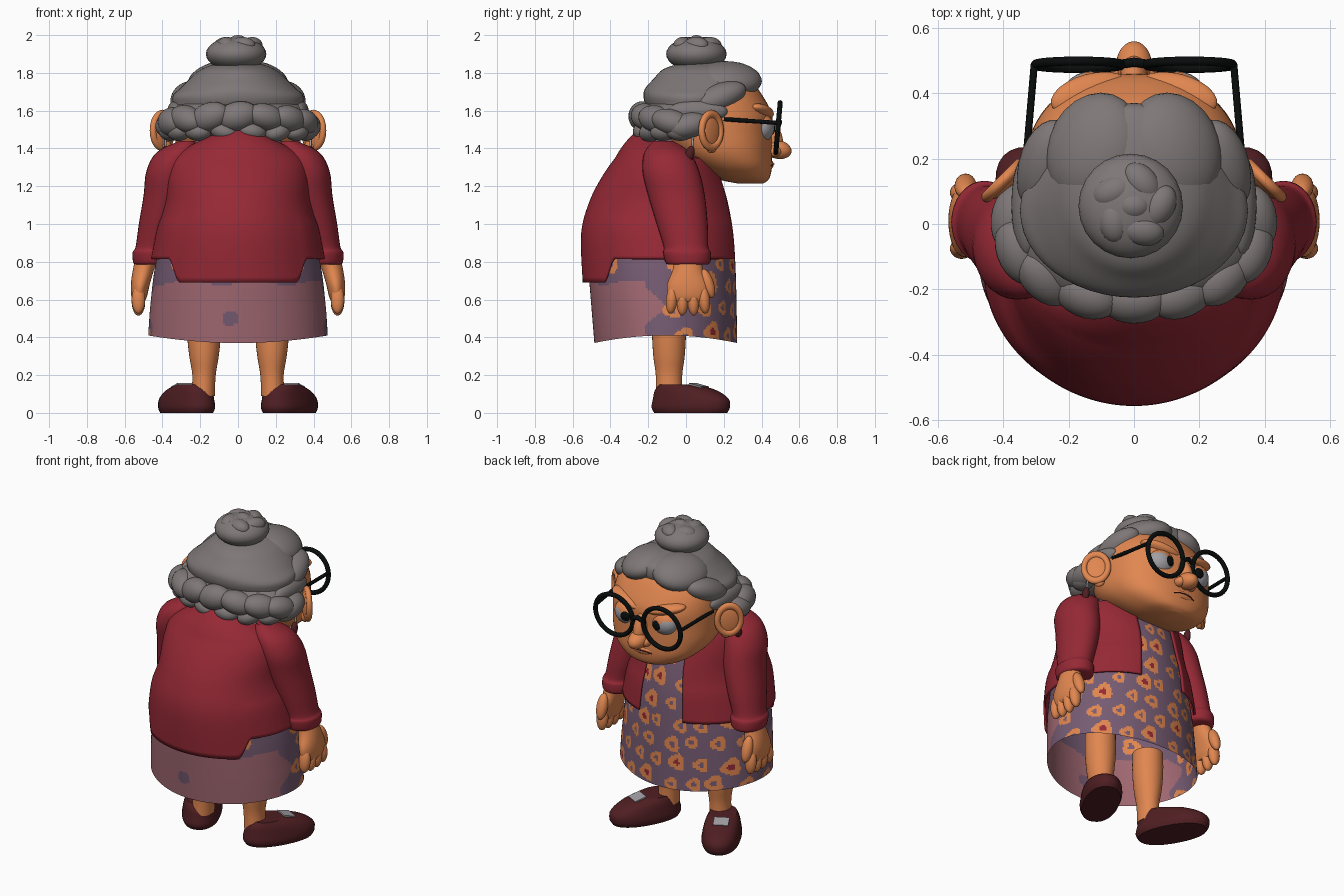
import bpy, bmesh, math, random
from mathutils import Vector

random.seed(4)
if "Cube" in bpy.data.objects:
    bpy.data.objects.remove(bpy.data.objects["Cube"])


def material(name, r, g, b):
    m = bpy.data.materials.new(name)
    m.use_nodes = True
    m.diffuse_color = (r, g, b, 1)
    m.node_tree.nodes["Principled BSDF"].inputs["Base Color"].default_value = (r, g, b, 1)
    return m


SKIN = material("skin_orange", .75, .24, .08)
RED = material("cardigan_red", .305, .022, .036)
PINK = material("dress_pink", .36, .14, .17)
PURPLE = material("dress_purple", .18, .105, .17)
HAIR = material("hair_grey", .21, .185, .185)
SHOE = material("shoe_maroon", .078, .013, .016)
BLACK = material("glasses_black", .003, .004, .004)
WHITE = material("eye_grey", .36, .35, .37)


def spline(rows, k):
    """Smoothly subdivide a list of rows."""
    out, last = [], len(rows) - 1
    for i in range(last):
        quad = [rows[max(0, min(last, i + d))] for d in (-1, 0, 1, 2)]
        for j in range(k):
            t = j / k
            out.append([.5 * (2*b + (c-a)*t + (2*a-5*b+4*c-d)*t*t + (3*b-a-3*c+d)*t**3)
                        for a, b, c, d in zip(*quad)])
    return out + [rows[-1]]


def loft(name, rows, mats, segs=32, k=4, power=2, caps=True, gap=0, warp=None, rule=None):
    """Skin horizontal rings given as (x, y, z, x radius, y radius)."""
    bm = bmesh.new()
    rings = []
    for x, y, z, rx, ry in spline(rows, k):
        ring = []
        for i in range(segs):
            a = 2 * math.pi * i / segs
            s, c = math.sin(a), math.cos(a)
            p = Vector((x + rx * math.copysign(abs(s) ** (2 / power), s),
                        y + ry * math.copysign(abs(c) ** (2 / power), c), z))
            if warp:
                p.z = warp(p)
            ring.append(bm.verts.new(p))
        rings.append(ring)
    for lo, hi in zip(rings, rings[1:]):
        for i in range(gap, segs - gap):
            j = (i + 1) % segs
            bm.faces.new((lo[i], lo[j], hi[j], hi[i]))
    if caps:
        bm.faces.new(rings[0])
        bm.faces.new(rings[-1])
    bmesh.ops.recalc_face_normals(bm, faces=bm.faces)
    if rule:
        for f in bm.faces:
            f.material_index = rule(f.calc_center_median())
    loose = [v for v in bm.verts if not v.link_faces]
    bmesh.ops.delete(bm, geom=loose, context="VERTS")
    me = bpy.data.meshes.new(name)
    bm.to_mesh(me)
    bm.free()
    for m in mats:
        me.materials.append(m)
    ob = bpy.data.objects.new(name, me)
    bpy.context.collection.objects.link(ob)
    return ob


def finish(name, mat, rot, scale):
    ob = bpy.context.object
    ob.name = name
    ob.rotation_euler = [math.radians(r) for r in rot]
    ob.scale = scale
    ob.data.materials.append(mat)
    return ob


def ball(name, loc, size, mat, rot=(0, 0, 0)):
    bpy.ops.mesh.primitive_uv_sphere_add(segments=24, ring_count=16, radius=1, location=loc)
    return finish(name, mat, rot, size)


def hoop(name, loc, major, minor, mat, rot, scale=(1, 1, 1)):
    bpy.ops.mesh.primitive_torus_add(major_radius=major, minor_radius=minor, location=loc,
                                     major_segments=48, minor_segments=10)
    return finish(name, mat, rot, scale)


def tube(name, points, radius, mat):
    cu = bpy.data.curves.new(name, "CURVE")
    cu.dimensions = "3D"
    cu.bevel_depth, cu.use_fill_caps = radius, True
    sp = cu.splines.new("POLY")
    sp.points.add(len(points) - 1)
    for p, co in zip(sp.points, points):
        p.co = (*co, 1)
    cu.materials.append(mat)
    bpy.context.collection.objects.link(bpy.data.objects.new(name, cu))


# Dress: one shell from hem to neck, flowered in front, plain behind
upper = [(0, -.126, .75, .443, .389), (0, -.135, .95, .40, .385), (0, -.128, 1.12, .36, .348),
         (0, -.115, 1.25, .355, .295), (0, -.10, 1.35, .33, .24), (0, -.085, 1.43, .24, .185),
         (0, -.07, 1.5, .12, .13)]
skirt = [(0, -.107, .37, .475, .378), (0, -.116, .55, .465, .384)]
flowers = [(-1.6 + .36 * i + .18 * (r % 2) + random.uniform(-.06, .06),
            .42 + .125 * r + random.uniform(-.02, .02), random.uniform(.036, .054))
           for r in range(8) for i in range(9)] + [(-2.3, .79, .05), (2.3, .79, .05)]


def dress_colour(c):
    angle = math.atan2(c.x, c.y + .12)
    for a, z, r in flowers:
        u, v = (angle - a) * .4, c.z - z
        edge = r * (1 + .14 * math.sin(3 * math.atan2(v, u) + 40 * r))
        d = math.hypot(u, v)
        if d < edge:
            return 1 if d > .36 * edge else 3 if r > .05 else 0
    blotch = math.hypot(c.x + .04, c.z - .5) < .04
    behind = c.y < -.17 + .05 * math.sin(25 * c.z)
    return 2 if behind and not blotch and c.z < .69 + .015 * math.sin(18 * c.x) else 0


loft("dress", skirt + upper, [PURPLE, SKIN, PINK, RED], segs=260, k=16, caps=False,
     rule=dress_colour, warp=lambda p: p.z + max(0, .6 - p.z) / .23 * .04 * (p.x / .475) ** 2)


# Cardigan: open front, longer at the back, collar dropping forward
def cardigan_edge(p):
    step = max(0, min(1, (p.y + .44) / .055))
    hem = .125 * step * step * (3 - 2 * step) * max(0, 1 - (p.z - .69) / .35)
    collar = max(0, p.z - 1.35) / .15 * .45 * (p.y + .22)
    return p.z + hem - collar


wool = [(x, y - .007, z, rx + .026, ry + .028)
        for x, y, z, rx, ry in [(0, -.124, .69, .435, .388)] + upper[1:]]
cardigan = loft("cardigan", wool, [RED], segs=144, k=6, caps=False, gap=8, warp=cardigan_edge)
solid = cardigan.modifiers.new("thickness", "SOLIDIFY")
solid.thickness, solid.offset = .012, -1

# Head and face
loft("head", [(0, .34, 1.215, .07, .07), (0, .30, 1.24, .18, .14), (0, .25, 1.30, .27, .205),
              (0, .19, 1.38, .32, .265), (0, .15, 1.48, .335, .305), (0, .13, 1.58, .335, .325),
              (0, .10, 1.68, .32, .305), (0, .09, 1.75, .26, .26), (0, .09, 1.80, .16, .18)],
     [SKIN], segs=64, k=6, power=2.3)
loft("neck", [(0, -.04, 1.36, .11, .11), (0, .05, 1.5, .12, .12)], [SKIN])
ball("nose_tip", (0, .485, 1.395), (.055, .075, .05), SKIN, (-12, 0, 0))
ball("nose_bridge", (0, .455, 1.465), (.042, .052, .10), SKIN, (20, 0, 0))
ball("lips", (0, .43, 1.315), (.09, .034, .032), SKIN)
ball("chin", (0, .385, 1.262), (.10, .06, .045), SKIN)
tube("mouth_line", [(-.075, .451, 1.308), (-.04, .461, 1.316), (0, .465, 1.318),
                    (.04, .461, 1.316), (.075, .451, 1.308)], .0035, SHOE)

# Hair: swept cap, rolled nape and bun
loft("hair_cap", [(0, 0, 1.58, .33, .18), (0, .035, 1.635, .345, .25), (0, .045, 1.68, .345, .27),
                  (0, .07, 1.72, .305, .285), (0, .10, 1.77, .255, .27), (0, .115, 1.82, .195, .235),
                  (0, .12, 1.85, .11, .14), (0, .12, 1.86, .02, .02)], [HAIR], segs=48)
loft("nape_hair", [(0, -.02, 1.46, .29, .19), (0, -.02, 1.52, .37, .24),
                   (0, -.02, 1.60, .36, .23), (0, 0, 1.65, .30, .19)], [HAIR], segs=48)
for i in range(9):
    a = math.radians(-96 + 24 * i)
    ball("upper_curl", (.365 * math.sin(a), -.01 - .22 * math.cos(a), 1.525 + .045 * math.cos(a)),
         (.11, .075, random.uniform(.065, .08)), HAIR, (0, random.uniform(-20, 20), math.degrees(a)))
for i in range(8):
    a = math.radians(-84 + 24 * i)
    ball("lower_curl", (.36 * math.sin(a), -.01 - .215 * math.cos(a), 1.49),
         (.075, .06, .05), HAIR, (0, random.uniform(-20, 20), math.degrees(a)))
ball("bun", (-.01, .055, 1.9), (.16, .16, .09), HAIR)
for i in range(5):
    a = math.radians(72 * i)
    ball("bun_swirl", (.075 * math.cos(a), .055 + .075 * math.sin(a), 1.945), (.07, .05, .045),
         HAIR, (0, 0, 72 * i + 60))
ball("bun_top", (0, .055, 1.945), (.06, .05, .055), HAIR)

# Paired parts
for s, side in ((-1, "right_"), (1, "left_")):
    ball(side + "hair_sweep", (s * .12, .225, 1.765), (.15, .18, .09), HAIR, (0, s * 18, s * 18))
    ball(side + "temple_hair", (s * .265, .17, 1.665), (.09, .16, .075), HAIR, (22, 0, s * 12))
    ball(side + "ear_hair", (s * .325, .06, 1.595), (.05, .16, .06), HAIR)
    ball(side + "nostril", (s * .043, .465, 1.385), (.03, .04, .03), SKIN)
    ball(side + "brow", (s * .13, .395, 1.595), (.13, .065, .035), SKIN, (0, -12 * s, -14 * s))

    # Eye with a slanted upper lid as a face rule
    eye = ball(side + "eye", (s * .13, .395, 1.51), (.088, .072, .078), WHITE)
    eye.data.materials.append(SKIN)
    for f in eye.data.polygons:
        if f.center.z > .25 + .25 * s * f.center.x:
            f.material_index = 1
    ball(side + "iris", (s * .115, .452, 1.505), (.034, .02, .034), BLACK)

    # Glasses
    hoop(side + "lens_rim", (s * .17, .487, 1.51), .132, .014, BLACK, (85, 0, 0))
    tube(side + "glasses_arm", [(s * .305, .488, 1.535), (s * .33, .20, 1.555)], .011, BLACK)

    # Ear and earring
    ball(side + "ear", (s * .393, .128, 1.49), (.022, .072, .095), SKIN, (0, 0, 45 * s))
    hoop(side + "ear_rim", (s * .40, .133, 1.495), .07, .018, SKIN, (0, 90, 45 * s), (1.25, 1, 1))
    ball(side + "ear_lobe", (s * .38, .135, 1.41), (.022, .035, .035), SKIN, (0, 0, 45 * s))
    tube(side + "earring_hook", [(s * .385, .04, 1.50), (s * .385, .03, 1.38)], .006, WHITE)
    ball(side + "earring", (s * .385, .02, 1.37), (.02, .024, .045), SHOE, (-15, 0, 0))

    # Sleeve with turned cuff
    loft(side + "sleeve", [(s * .27, -.12, 1.44, .04, .05), (s * .32, -.10, 1.38, .11, .12),
                           (s * .365, -.08, 1.28, .12, .15), (s * .385, -.05, 1.15, .115, .15),
                           (s * .42, -.02, 1.0, .105, .135), (s * .45, 0, .88, .092, .118),
                           (s * .456, .005, .85, .102, .126), (s * .458, .01, .80, .098, .12),
                           (s * .46, .01, .785, .085, .105)], [RED])

    # Hand
    loft(side + "wrist", [(s * .475, .01, .85, .06, .07), (s * .50, .01, .76, .056, .08),
                          (s * .517, .01, .68, .05, .11), (s * .523, .01, .62, .042, .105),
                          (s * .523, .01, .59, .03, .09)], [SKIN])
    for i in range(4):
        ball(side + "finger", (s * .527, -.075 + .057 * i, .60 - .01 * (i in (1, 2))),
             (.036, .031, .075), SKIN, (-6 + 4 * i, 0, 0))
    ball(side + "thumb", (s * .515, .115, .685), (.034, .032, .08), SKIN, (18, 0, 0))

    # Leg and turned-out shoe
    loft(side + "leg", [(s * .185, -.09, .09, .062, .07), (s * .18, -.09, .2, .062, .07),
                        (s * .18, -.09, .3, .078, .083), (s * .18, -.09, .42, .09, .09),
                        (s * .18, -.09, .55, .09, .09)], [SKIN])
    shoe = loft(side + "shoe", [(0, 0, 0, .105, .21), (0, 0, .03, .115, .225),
                                (0, 0, .075, .11, .217), (0, -.03, .12, .098, .175),
                                (0, -.075, .15, .08, .10)], [SHOE], power=2.2)
    turn = math.radians(-28 * s)
    shoe.location, shoe.rotation_euler.z = (s * .272, .025, 0), turn
    bpy.ops.mesh.primitive_cube_add(size=1, location=(s * .298, .068, .144))
    finish(side + "shoe_buckle", WHITE, (-14, 0, -28 * s), (.09, .075, .009))

tube("glasses_bridge", [(-.045, .488, 1.52), (0, .495, 1.54), (.045, .488, 1.52)], .014, BLACK)

# Smooth shading with crisp edges
bpy.ops.object.select_all(action="DESELECT")
for ob in bpy.context.scene.objects:
    if ob.type == "MESH":
        ob.select_set(True)
        bpy.context.view_layer.objects.active = ob
bpy.ops.object.shade_smooth_by_angle(angle=math.radians(40))
